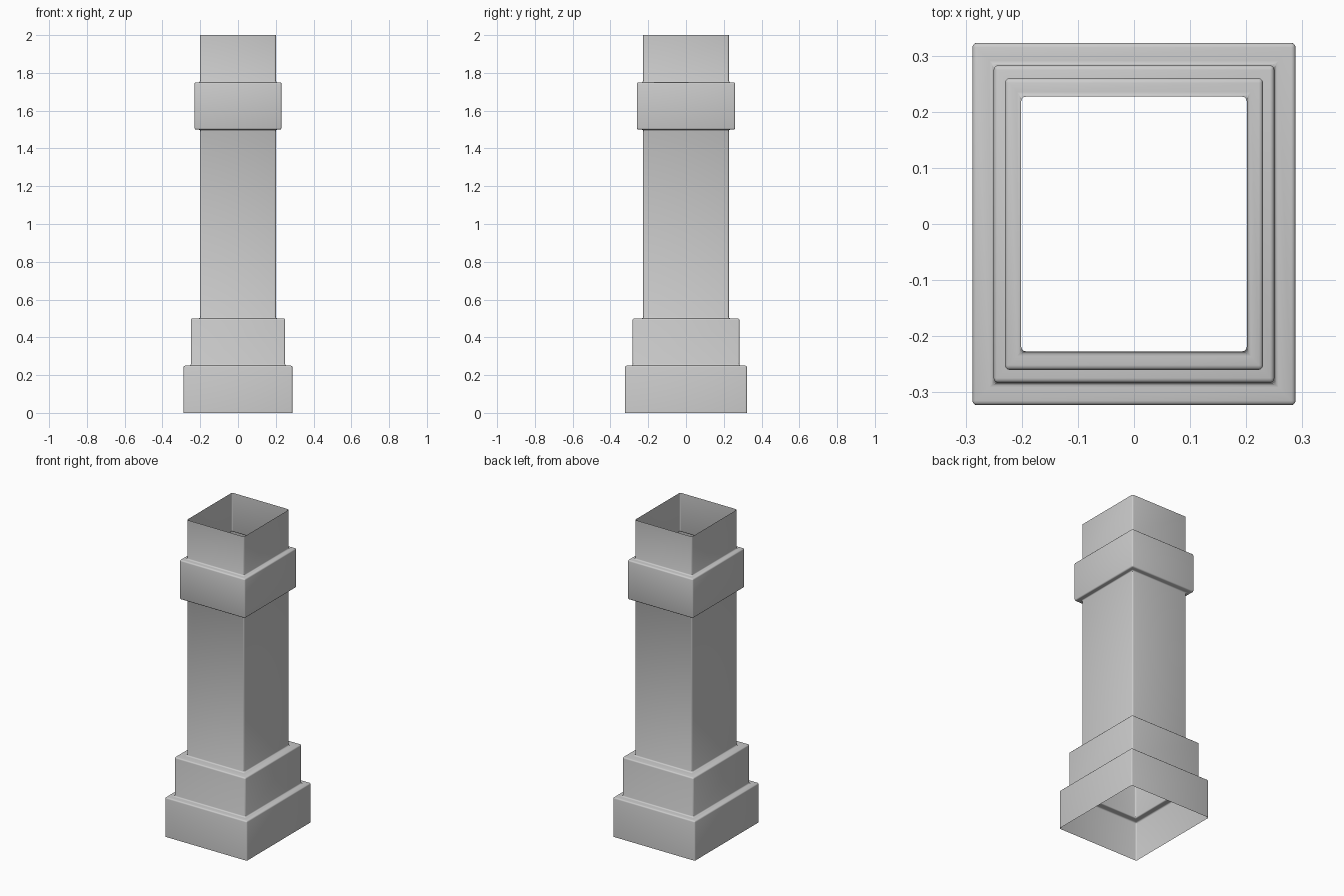
import bpy, bmesh

if "Cube" in bpy.data.objects:
    bpy.data.objects.remove(bpy.data.objects["Cube"])

# Stepped profile of the hollow pillar: (half width x, half depth y, height)
BASE, PLINTH, SHAFT, COLLAR = (0.288, 0.323), (0.25, 0.283), (0.201, 0.227), (0.23, 0.26)
profile = [
    (*BASE, 0.0), (*BASE, 0.25),
    (*PLINTH, 0.25), (*PLINTH, 0.50),
    (*SHAFT, 0.50), (*SHAFT, 1.50),
    (*COLLAR, 1.50), (*COLLAR, 1.75),
    (*SHAFT, 1.75), (*SHAFT, 2.0),
]

# Open rectangular shell lofted through the profile
bm = bmesh.new()
rings = [[bm.verts.new((sx * x, sy * y, z))
          for sx, sy in ((-1, -1), (1, -1), (1, 1), (-1, 1))]
         for x, y, z in profile]
for low, high in zip(rings, rings[1:]):
    for i in range(4):
        j = (i + 1) % 4
        bm.faces.new((low[i], low[j], high[j], high[i]))

mesh = bpy.data.meshes.new("pillar")
bm.to_mesh(mesh)
bm.free()
pillar = bpy.data.objects.new("pillar", mesh)
bpy.context.collection.objects.link(pillar)

# Softly rounded edges on every step and corner
bevel = pillar.modifiers.new("rounded_edges", "BEVEL")
bevel.width = 0.008
bevel.segments = 3
bevel.limit_method = 'ANGLE'

bpy.context.view_layer.objects.active = pillar
pillar.select_set(True)
bpy.ops.object.modifier_apply(modifier=bevel.name)
bpy.ops.object.shade_smooth_by_angle()
